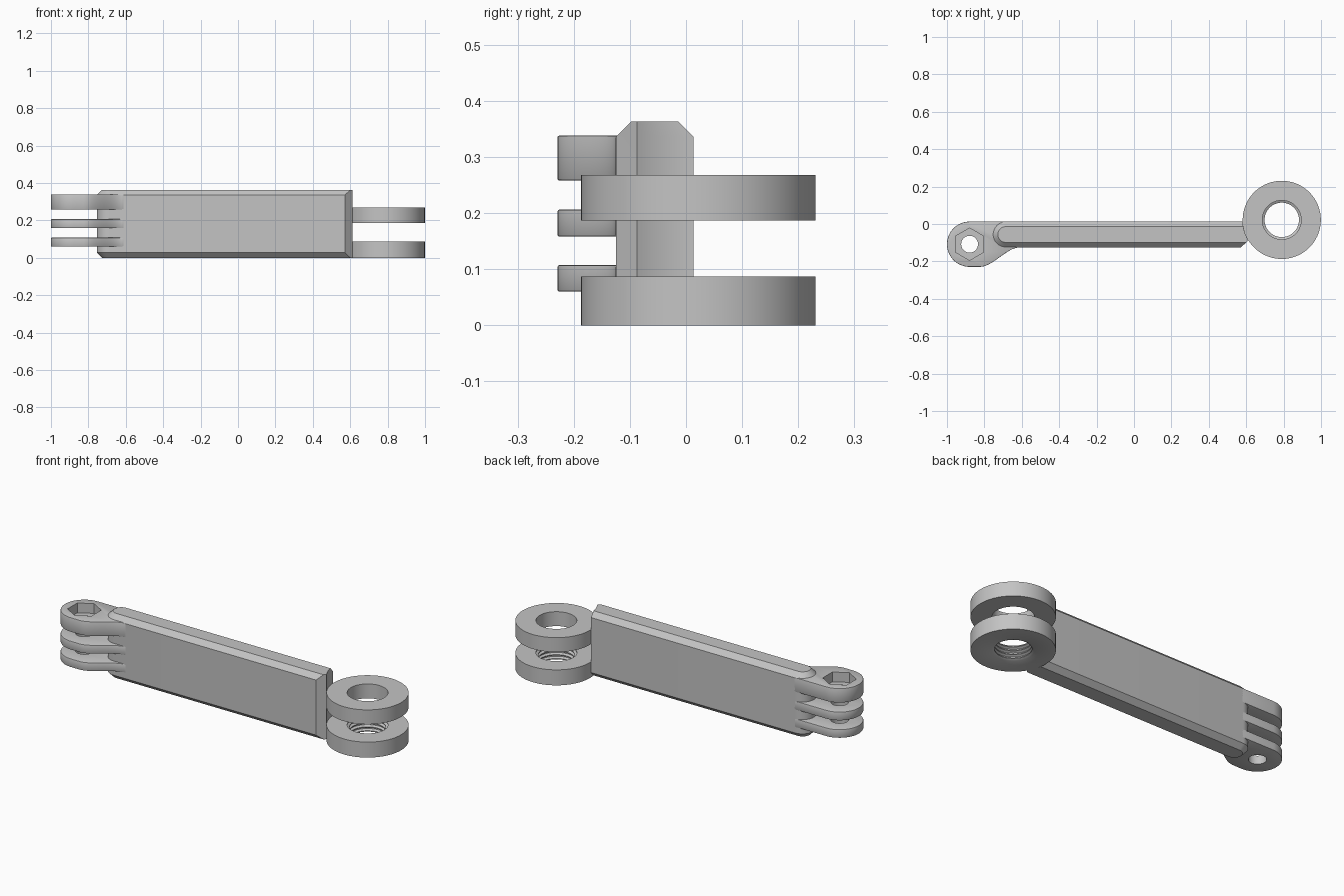
import bpy, bmesh
from math import sin, cos, pi, sqrt, radians

cube = bpy.data.objects.get("Cube")
if cube:
    bpy.data.objects.remove(cube, do_unlink=True)

GREY = (0.55, 0.55, 0.55, 1)
grey = bpy.data.materials.new("plain grey")
grey.use_nodes = True
grey.diffuse_color = GREY
grey.node_tree.nodes["Principled BSDF"].inputs["Base Color"].default_value = GREY

FRONT, BACK = -0.125, 0.013            # arm faces
RING_X, RING_Y, RING_R = 0.79, 0.022, 0.209
PIN_X, PIN_Y, PIN_R = -0.879, -0.108, 0.121


def make_object(name, bm):
    bmesh.ops.recalc_face_normals(bm, faces=bm.faces)
    mesh = bpy.data.meshes.new(name)
    bm.to_mesh(mesh)
    bm.free()
    mesh.materials.append(grey)
    obj = bpy.data.objects.new(name, mesh)
    bpy.context.collection.objects.link(obj)
    return obj


def activate(obj):
    bpy.ops.object.select_all(action='DESELECT')
    obj.select_set(True)
    bpy.context.view_layer.objects.active = obj


def smooth(obj):
    activate(obj)
    bpy.ops.object.shade_smooth_by_angle(angle=radians(30))


def loft(name, sections, closed=False):
    """Skin equal-length loops; cap the ends or join last to first."""
    bm = bmesh.new()
    loops = [[bm.verts.new(p) for p in s] for s in sections]
    pairs = list(zip(loops, loops[1:]))
    if closed:
        pairs.append((loops[-1], loops[0]))
    else:
        bm.faces.new(loops[0])
        bm.faces.new(loops[-1])
    for a, b in pairs:
        for i in range(len(a)):
            j = (i + 1) % len(a)
            bm.faces.new((a[i], a[j], b[j], b[i]))
    return make_object(name, bm)


def circle(cx, cy, r, z, n=72, turn=0.0):
    return [(cx + r * cos(turn + 2 * pi * i / n),
             cy + r * sin(turn + 2 * pi * i / n), z) for i in range(n)]


def prism(name, outline, z0, z1):
    return loft(name, [[(x, y, z) for x, y in outline] for z in (z0, z1)])


# Arm: rounded at the hinge end, hollowed to fit the ring at the other
def arm_outline(inset, z):
    mid, half = (FRONT + BACK) / 2, (BACK - FRONT) / 2
    r = half - inset
    pts = [(-0.686 - r * sin(pi * i / 24), mid - r * cos(pi * i / 24), z)
           for i in range(25)]
    top, low = BACK - inset, -0.087
    for i in range(13):
        y = top + (low - top) * i / 12
        pts.append((RING_X - sqrt(RING_R ** 2 - (y - RING_Y) ** 2), y, z))
    pts.append((0.572 + inset * 1.05, FRONT + inset, z))
    return pts


CHAMFER, HEIGHT = 0.027, 0.363
arm = loft("arm", [arm_outline(CHAMFER, 0), arm_outline(0, CHAMFER),
                   arm_outline(0, HEIGHT - CHAMFER), arm_outline(CHAMFER, HEIGHT)])
smooth(arm)


# Rings: lathed loops, the lower one with a threaded bore
def ring(name, profile):
    smooth(loft(name, [circle(RING_X, RING_Y, r, z) for r, z in profile], closed=True))


BORE, CREST = 0.104, 0.092
ring("upper_ring", [(RING_R, 0.187), (RING_R, 0.268), (BORE, 0.268), (BORE, 0.187)])

LOWER_TOP, TEETH = 0.087, 4
pitch = LOWER_TOP / TEETH
thread = []
for i in range(TEETH):
    z = LOWER_TOP - i * pitch
    thread += [(BORE, z), (BORE, z - pitch * 0.2),
               (CREST, z - pitch * 0.5), (CREST, z - pitch * 0.7)]
ring("lower_ring", [(RING_R, 0), (RING_R, LOWER_TOP)] + thread + [(BORE, 0)])

# Hinge finger outline: round tip flowing into the arm with an S-curve
finger = [(PIN_X - PIN_R * sin(pi * i / 36), PIN_Y + PIN_R * cos(pi * i / 36))
          for i in range(37)]
tip_y = PIN_Y - PIN_R
for i in range(21):
    t = i / 20
    finger.append((-0.825 + 0.215 * t, tip_y + (FRONT - tip_y) * t * t * (3 - 2 * t)))
finger += [(-0.61, FRONT + 0.01), (-0.68, BACK)]


def cut(obj, cutter):
    cutter.hide_render = True
    mod = obj.modifiers.new("cut", 'BOOLEAN')
    mod.operation, mod.solver, mod.object = 'DIFFERENCE', 'EXACT', cutter
    activate(obj)
    bpy.ops.object.modifier_apply(modifier=mod.name)
    bpy.data.objects.remove(cutter, do_unlink=True)


# Three hinge fingers with a pin hole; the top one has a hexagonal nut pocket
for name, z0, z1 in (("lower", 0.06, 0.107), ("middle", 0.158, 0.206), ("upper", 0.258, 0.338)):
    obj = prism(name + "_hinge_finger", finger, z0, z1)
    bevel = obj.modifiers.new("soft rim", 'BEVEL')
    bevel.width, bevel.segments, bevel.angle_limit = 0.003, 2, radians(60)
    activate(obj)
    bpy.ops.object.modifier_apply(modifier=bevel.name)
    cut(obj, loft("pin_cutter", [circle(PIN_X, PIN_Y, 0.045, z, 40) for z in (-0.1, 0.5)]))
    if name == "upper":
        cut(obj, loft("nut_cutter", [circle(PIN_X, PIN_Y, 0.086, z, 6, pi / 6)
                                     for z in (z1 - 0.055, 0.5)]))
    smooth(obj)
